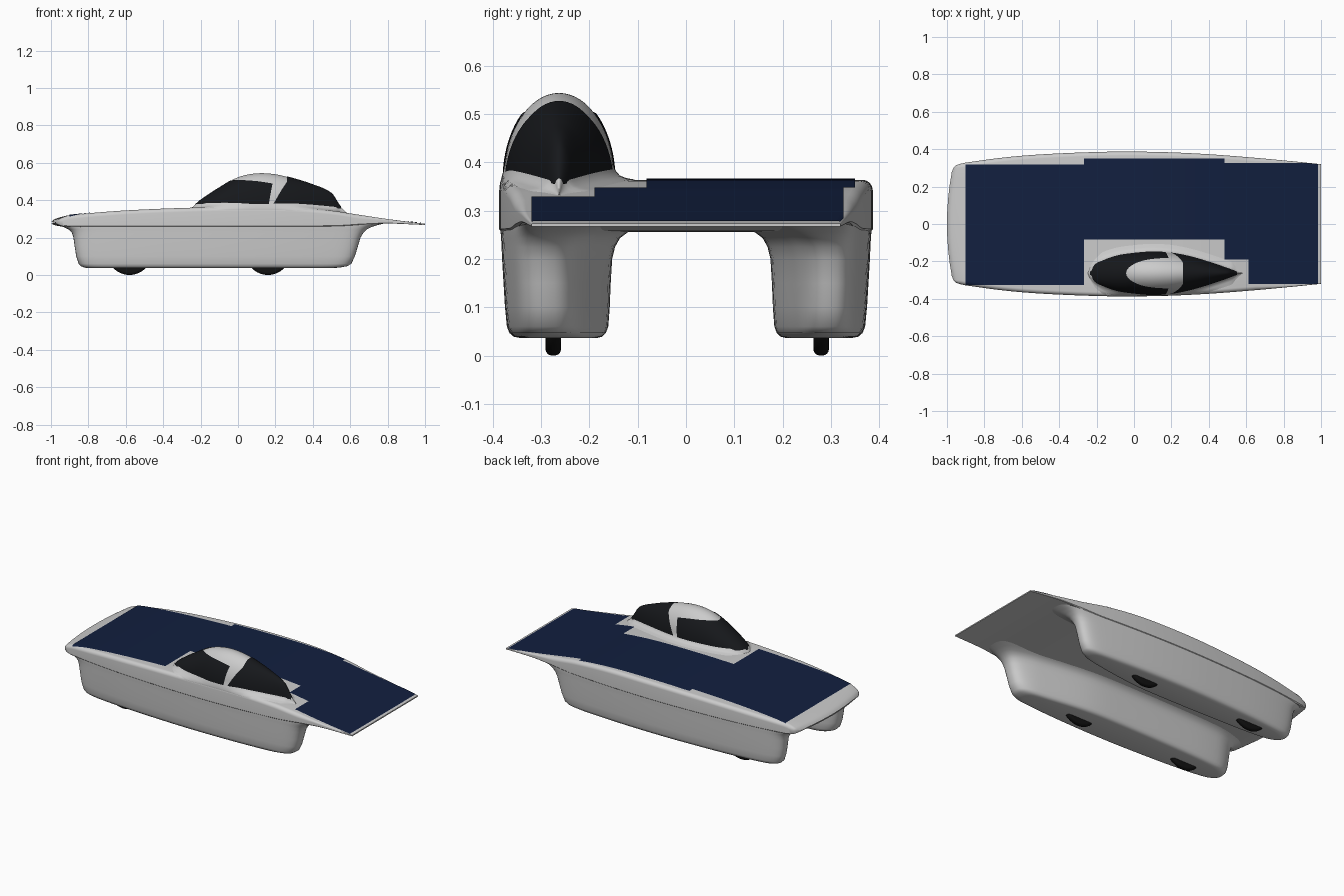
import bpy, bmesh
from math import sin, cos, pi, sqrt, asin, acos

if "Cube" in bpy.data.objects:
    bpy.data.objects.remove(bpy.data.objects["Cube"])


def curve(*pts):
    """Smooth interpolation through (x, value) points."""
    n = len(pts)

    def slope(i):
        a, b = pts[max(i - 1, 0)], pts[min(i + 1, n - 1)]
        return (b[1] - a[1]) / (b[0] - a[0])

    def f(x):
        x = min(max(x, pts[0][0]), pts[-1][0])
        i = 0
        while i < n - 2 and x > pts[i + 1][0]:
            i += 1
        (x0, v0), (x1, v1) = pts[i], pts[i + 1]
        h = x1 - x0
        t = (x - x0) / h
        return ((2*t**3 - 3*t*t + 1) * v0 + (t**3 - 2*t*t + t) * h * slope(i)
                + (3*t*t - 2*t**3) * v1 + (t**3 - t*t) * h * slope(i + 1))
    return f


def material(name, col):
    m = bpy.data.materials.new(name)
    m.diffuse_color = (*col, 1)
    m.use_nodes = True
    m.node_tree.nodes["Principled BSDF"].inputs["Base Color"].default_value = m.diffuse_color
    return m


def finish(obj, mat=None, angle=40):
    if mat:
        obj.data.materials.append(mat)
    bpy.ops.object.select_all(action='DESELECT')
    obj.select_set(True)
    bpy.context.view_layer.objects.active = obj
    bpy.ops.object.shade_smooth_by_angle(angle=angle * pi / 180)


def loft(name, grids, mat=None, closed=False, caps=False, up=False):
    """Skin one or more grids of points into a single object."""
    bm = bmesh.new()
    for rows in grids:
        vs = [[bm.verts.new(p) for p in r] for r in rows]
        n = len(vs[0])
        for a, b in zip(vs, vs[1:]):
            for j in range(n if closed else n - 1):
                k = (j + 1) % n
                bm.faces.new((a[j], a[k], b[k], b[j]))
        if caps:
            bm.faces.new(vs[0])
            bm.faces.new(vs[-1])
    bmesh.ops.remove_doubles(bm, verts=bm.verts, dist=1e-5)
    bmesh.ops.recalc_face_normals(bm, faces=bm.faces)
    if up and sum(f.normal.z * f.calc_area() for f in bm.faces) < 0:
        bmesh.ops.reverse_faces(bm, faces=bm.faces)
    me = bpy.data.meshes.new(name)
    bm.to_mesh(me)
    bm.free()
    obj = bpy.data.objects.new(name, me)
    bpy.context.collection.objects.link(obj)
    finish(obj, mat)
    return obj


def span(a, b, n):
    return [a + (b - a) * i / n for i in range(n + 1)]


navy = material("solar_navy", (0.006, 0.014, 0.05))
black = material("glass_black", (0.008, 0.009, 0.011))
rubber = material("rubber_black", (0.006, 0.006, 0.006))

# Deck: half width, top and underside along the length
half_w = curve((-1, .28), (-.99, .304), (-.97, .316), (-.9, .328), (-.7, .355), (-.5, .372),
               (-.2, .385), (0, .387), (.2, .383), (.4, .373), (.6, .358), (.8, .34), (1, .32))
z_top = curve((-1, .282), (-.985, .296), (-.95, .309), (-.9, .32), (-.6, .345), (-.2, .361), (.1, .364),
              (.3, .36), (.5, .344), (.6, .329), (.8, .299), (1, .274))
z_bot = curve((-1, .275), (-.985, .268), (-.95, .26), (-.9, .257), (.5, .258), (.7, .27), (.8, .275), (1, .267))


def edge_r(x):
    return min(.022, .4 * (z_top(x) - z_bot(x)))


def deck_z(x, y):
    r = edge_r(x)
    k = min(1, max(0, (abs(y) - half_w(x) + r) / r))
    return z_top(x) - r * (1 - sqrt(1 - k * k))


def deck_ring(x):
    w, r, zb = half_w(x), edge_r(x), z_bot(x)
    ys = [w - r + r * cos(a) for a in span(0, pi / 2, 7)] + [w * k for k in (.75, .5, .25)]
    ys = ys + [0] + [-y for y in reversed(ys)]
    ring = [(y, deck_z(x, y)) for y in ys]
    e = .25 * r
    ring += [(-w, zb + e), (-w + e, zb)] + [(w * k, zb) for k in (-.5, 0, .5)] + [(w - e, zb), (w, zb + e)]
    bend = .03 * max(0, (-.9 - x) / .1)          # curved leading edge
    return [(x + bend * (y / .3) ** 2, y, z) for y, z in ring]


xs = [-1, -.997, -.993, -.985, -.975, -.96, -.94, -.92] + span(-.9, 1, 76)
loft("deck", [[deck_ring(x) for x in xs]], closed=True, caps=True)


# Solar array: stepped rectangles draped over the deck
def panel(x0, x1, y0, y1):
    rows = []
    for x in span(x0, x1, max(2, round((x1 - x0) / .02))):
        m = half_w(x) - .0015
        lo, hi = max(y0, -m), min(y1, m)
        ys = span(lo, lo + .03, 6) + span(lo + .05, hi - .05, 6) + span(hi - .03, hi, 6)
        rows.append([(x, y, deck_z(x, y) + .0025) for y in ys])
    return rows


loft("solar_array", [panel(-.9, -.267, -.325, .318), panel(-.267, .483, -.082, .35),
                     panel(.483, .612, -.19, .326), panel(.612, .985, -.32, .326)], navy, up=True)

# Wheel fairings: stacked horizontal outlines flaring into the deck
inner = curve((-.98, .25), (-.86, .225), (-.75, .2), (-.5, .185), (0, .178), (.2, .186), (.5, .228), (.64, .255), (.8, .275))
levels = [  # height, outer inset, inner inset, front x, rear x
    (.036, .045, .03, -.79, .46), (.039, .03, .018, -.82, .54), (.047, .021, .01, -.84, .585),
    (.06, .016, .005, -.852, .606), (.1, .012, .002, -.865, .625), (.15, .009, 0, -.873, .64),
    (.2, .006, -.003, -.88, .655), (.225, .005, -.009, -.888, .67), (.243, .004, -.019, -.905, .688),
    (.255, .003, -.035, -.93, .712), (.265, .003, -.055, -.955, .74), (.276, .003, -.08, -.965, .785)]


def fairing(name, side, widen):
    rows = []
    for z, o, i, xf, xr in levels:
        out, inn = [], []
        for a in span(0, pi, 48):
            s = -cos(a)
            x = (xf + xr) / 2 + s * (xr - xf) / 2
            e = max(0, 1 - abs(s) ** 26) ** .42   # blunt rounded ends
            yo, yi = half_w(x) - o, inner(x) - widen + i
            c, h = (yo + yi) / 2, (yo - yi) / 2 * e
            out.append((x, side * (c + h), z))
            inn.append((x, side * (c - h), z))
        rows.append(out[:-1] + inn[:0:-1])
    loft(name, [rows], closed=True, caps=True)


fairing("left_fairing", 1, 0)
fairing("driver_fairing", -1, .022)

# Canopy: teardrop bubble with a fillet skirt
CY = -.263
can_w = curve((-.245, .004), (-.23, .032), (-.2, .056), (-.1, .092), (0, .107), (.1, .114),
              (.2, .108), (.3, .089), (.4, .06), (.5, .026), (.55, .008), (.58, .001))
can_z = curve((-.245, .361), (-.2, .4), (-.1, .466), (0, .522), (.1, .543), (.2, .538),
              (.3, .514), (.4, .482), (.5, .436), (.545, .37), (.58, .334))


def height(x):
    return max(.002, can_z(x) - z_top(x))


def canopy_pt(x, t, off=0.0):
    return (x, CY + (can_w(x) + off) * cos(t), z_top(x) + (height(x) + off) * sin(t))


def canopy_row(x):
    b, lim = can_w(x), half_w(x) - .001
    k = min(1, height(x) / .06)

    def skirt(sgn):
        pts = []
        for dy, dz in ((.055, -.004), (.04, .001), (.024, .004), (.012, .009), (.004, .018)):
            y = max(-lim, CY + sgn * (b + dy * k))
            pts.append((x, y, deck_z(x, y) + dz * k))
        return pts
    t0 = asin(min(.5, .03 / height(x)))
    return skirt(1) + [canopy_pt(x, t) for t in span(t0, pi - t0, 28)] + skirt(-1)[::-1]


loft("canopy", [[canopy_row(x) for x in span(-.245, .58, 80)]], up=True)


# Windows: patches lifted just off the canopy
def low(x):
    return asin(min(.95, .016 / height(x)))


def side_window(mirror):
    rows = []
    for x in span(-.235, -.042, 24) + [-.041, -.038, -.033, -.026, -.016] + span(0, .165, 14):
        r = .08 * sqrt(max(0, 1 - ((.17 - x) / .212) ** 2)) if x > -.042 else 0
        hi = acos(min(1, r / can_w(x)))
        ts = span(low(x), max(hi, low(x)), 14)
        sk = .02 * max(0, (x - .05) / .115)      # slanted rear edge
        rows.append([canopy_pt(x + sk * i / 14, pi - t if mirror else t, .003) for i, t in enumerate(ts)])
    return rows


def rear_window():
    cols = []
    for q in span(0, 1, 32):
        rise = min(1, sin(pi * q) / .8)
        col = []
        for x in span(.19 + .072 * rise, .55, 40):
            t0 = low(x)
            col.append(canopy_pt(x, t0 + (pi - 2 * t0) * q, .003))
        cols.append(col)
    return cols


loft("front_window", [side_window(False), side_window(True)], black, up=True)
loft("rear_window", [rear_window()], black, up=True)

# Wheels: rounded tyres peeking out below the fairings
for label, x in (("front", -.58), ("rear", .16)):
    for side, y in (("left", .28), ("right", -.275)):
        bpy.ops.mesh.primitive_cylinder_add(vertices=64, radius=.12, depth=.032,
                                            location=(x, y, .12), rotation=(pi / 2, 0, 0))
        wheel = bpy.context.object
        wheel.name = f"{label}_{side}_wheel"
        bev = wheel.modifiers.new("round", 'BEVEL')
        bev.width, bev.segments = .013, 4
        finish(wheel, rubber)
